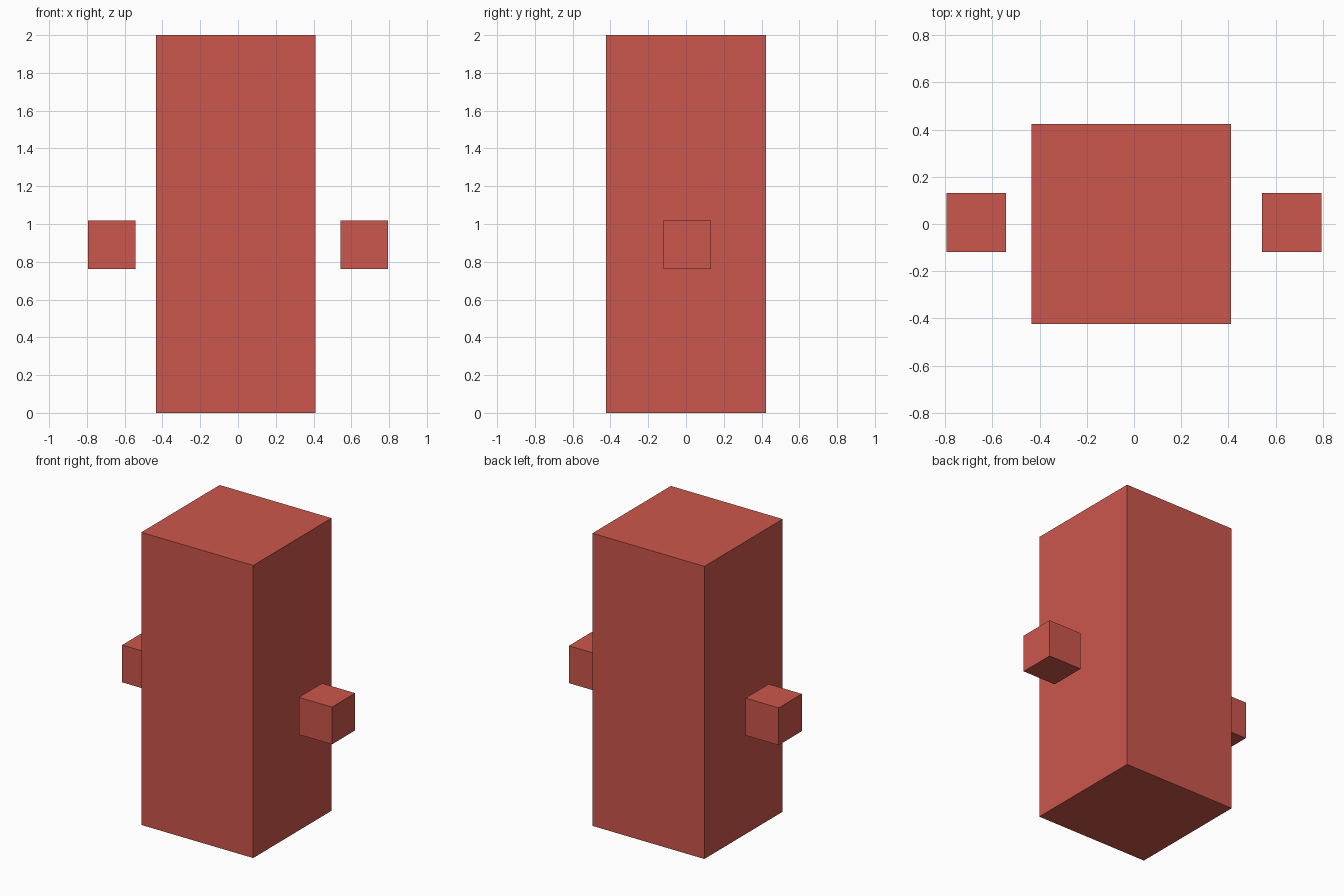
import bpy

# Remove the default object
cube = bpy.data.objects.get("Cube")
if cube:
    bpy.data.objects.remove(cube, do_unlink=True)

# Single flat colour
red = bpy.data.materials.new("brick_red")
red.use_nodes = True
colour = (0.60, 0.095, 0.072, 1.0)
red.diffuse_color = colour
red.node_tree.nodes["Principled BSDF"].inputs["Base Color"].default_value = colour


def box(name, centre, size):
    bpy.ops.mesh.primitive_cube_add(size=1, location=centre)
    obj = bpy.context.object
    obj.name = name
    obj.scale = size
    bpy.ops.object.transform_apply(location=False, rotation=False, scale=True)
    obj.data.materials.append(red)
    return obj


# Tall body, slightly off centre
box("body", (-0.012, 0, 1), (0.846, 0.846, 2))

# Floating hands on both sides
for side, sign in (("left", 1), ("right", -1)):
    box(side + "_hand", (sign * 0.668, 0.007, 0.89), (0.25, 0.25, 0.255))
